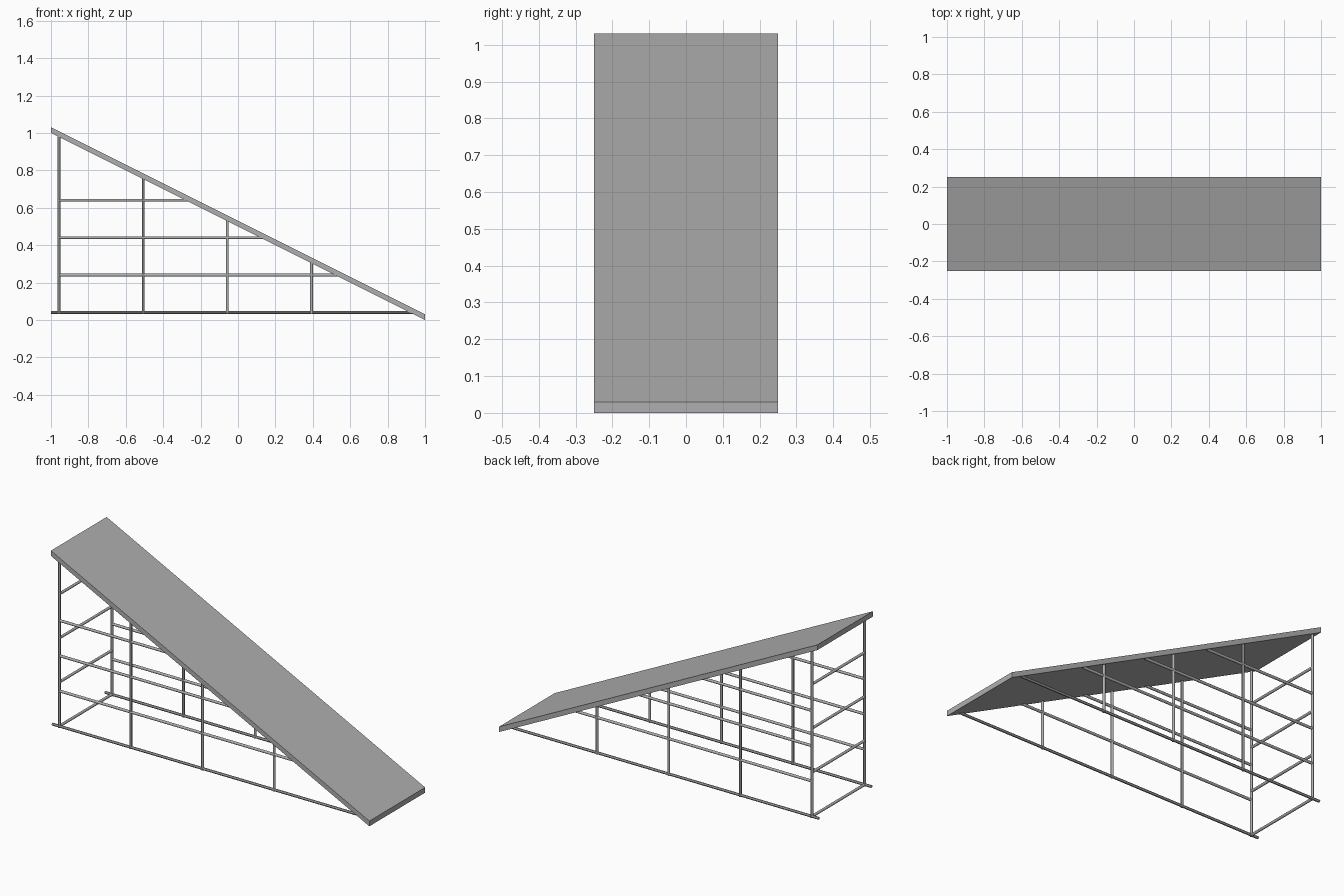
import bpy
import bmesh
from mathutils import Vector

cube = bpy.data.objects.get("Cube")
if cube:
    bpy.data.objects.remove(cube)

RADIUS = 0.0075      # tube radius
SIDE = 0.236         # tube frame offset from the centre line
BACK = -0.957        # x of the tall end
BASE = 0.04          # height of the lowest tubes
THICK = 0.03         # vertical thickness of the deck

grey = bpy.data.materials.new("steel_grey")
grey.use_nodes = True
colour = (0.43, 0.43, 0.43, 1)
grey.diffuse_color = colour
grey.node_tree.nodes["Principled BSDF"].inputs["Base Color"].default_value = colour


def underside(x):
    return (1 - x) / 2


def tube(name, start, end):
    start, end = Vector(start), Vector(end)
    axis = end - start
    bpy.ops.mesh.primitive_cylinder_add(
        vertices=12, radius=RADIUS, depth=axis.length,
        location=(start + end) / 2,
        rotation=axis.to_track_quat("Z", "Y").to_euler())
    obj = bpy.context.object
    obj.name = name
    obj.data.materials.append(grey)
    bpy.ops.object.shade_smooth_by_angle()


# Sloping deck: a side profile extruded across the width
bm = bmesh.new()
profile = [(-1, 1), (1, 0), (1, THICK), (-1, 1 + THICK)]
face = bm.faces.new([bm.verts.new((x, -0.25, z)) for x, z in profile])
extruded = bmesh.ops.extrude_face_region(bm, geom=[face])
moved = [v for v in extruded["geom"] if isinstance(v, bmesh.types.BMVert)]
bmesh.ops.translate(bm, verts=moved, vec=(0, 0.5, 0))
bmesh.ops.recalc_face_normals(bm, faces=bm.faces)
mesh = bpy.data.meshes.new("ramp_deck")
bm.to_mesh(mesh)
bm.free()
mesh.materials.append(grey)
bpy.context.collection.objects.link(bpy.data.objects.new("ramp_deck", mesh))

# Posts and long rails on both sides
for label, y in (("front", -SIDE), ("back", SIDE)):
    for i in range(4):
        x = BACK + 0.45 * i
        tube(f"{label}_post_{i + 1}", (x, y, BASE - RADIUS),
             (x, y, underside(x) + THICK / 3))
        z = BASE + 0.2 * i
        start = -1 if i == 0 else BACK
        tube(f"{label}_rail_{i + 1}", (start, y, z),
             (1 - 2 * z + 0.02, y, z))

# Cross bars between the tall end posts
for i in range(4):
    z = BASE + 0.25 * i
    tube(f"cross_bar_{i + 1}", (BACK, -SIDE, z), (BACK, SIDE, z))
